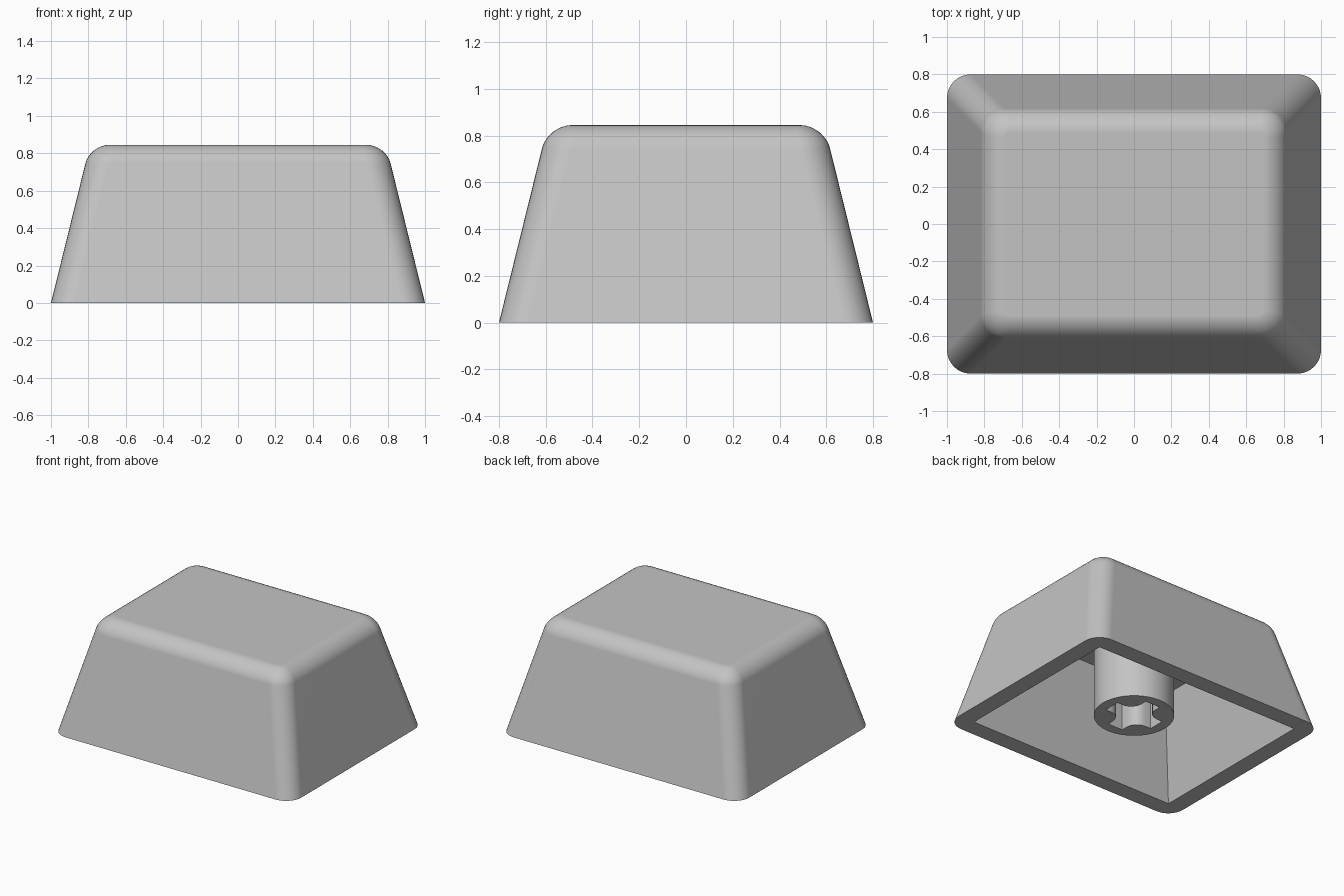
import bpy, bmesh
from math import sin, cos, pi

HEIGHT, WALL, SLOPE = 0.845, 0.131, 0.247

cube = bpy.data.objects.get("Cube")
if cube:
    bpy.data.objects.remove(cube, do_unlink=True)

grey = bpy.data.materials.new("light_grey")
grey.use_nodes = True
grey.diffuse_color = (0.55, 0.55, 0.55, 1)
grey.node_tree.nodes["Principled BSDF"].inputs["Base Color"].default_value = grey.diffuse_color


def ring(bm, inset, z):
    """Rectangle of vertices that narrows with height."""
    x, y = 1 - inset - SLOPE * z, 0.8 - inset - SLOPE * z
    return [bm.verts.new((sx * x, sy * y, z))
            for sx, sy in ((-1, -1), (1, -1), (1, 1), (-1, 1))]


def walls(bm, low, high):
    return [bm.faces.new((low[i - 1], low[i], high[i], high[i - 1])) for i in range(4)]


def smooth(obj, degrees):
    bpy.ops.object.select_all(action='DESELECT')
    obj.select_set(True)
    bpy.context.view_layer.objects.active = obj
    bpy.ops.object.shade_smooth_by_angle(angle=degrees * pi / 180)


# Cap shell: tapered block with rounded upright and top edges
bm = bmesh.new()
low, high = ring(bm, 0, 0), ring(bm, 0, HEIGHT)
walls(bm, low, high)
bm.faces.new(high)
uprights = [e for e in bm.edges if abs(e.verts[0].co.z - e.verts[1].co.z) > 0.1]
bmesh.ops.bevel(bm, geom=uprights, offset=0.123, segments=8, profile=0.5, affect='EDGES')
top_edges = [e for e in bm.edges if all(v.co.z > HEIGHT - 0.001 for v in e.verts)]
bmesh.ops.bevel(bm, geom=top_edges, offset=0.102, segments=8, profile=0.5, affect='EDGES')

# Hollow inside with sharp corners, joined by the flat bottom rim
low, high = ring(bm, WALL, 0), ring(bm, WALL, HEIGHT - WALL)
walls(bm, low, high)
bm.faces.new(high)
rim = [e for e in bm.edges if e.is_boundary]
bmesh.ops.triangle_fill(bm, edges=rim, use_beauty=True)
bmesh.ops.recalc_face_normals(bm, faces=bm.faces)
mesh = bpy.data.meshes.new("cap_shell")
bm.to_mesh(mesh)
bm.free()
mesh.materials.append(grey)
shell = bpy.data.objects.new("cap_shell", mesh)
bpy.context.collection.objects.link(shell)
smooth(shell, 30)
weighted = shell.modifiers.new("flat_panels", 'WEIGHTED_NORMAL')
weighted.keep_sharp = True

# Stem: round post with a cross-shaped slot, down from the ceiling
ARM, HALF, ROUND = 0.2, 0.062, 0.09
circle = [(0.275 * cos(a * pi / 32), 0.275 * sin(a * pi / 32)) for a in range(64)]
cross = []
for q in range(4):
    c, s = cos(q * pi / 2), sin(q * pi / 2)
    centre = HALF + ROUND
    arc = [(centre - ROUND * sin(k * pi / 12), centre - ROUND * cos(k * pi / 12))
           for k in range(7)]
    cross += [(x * c - y * s, x * s + y * c)
              for x, y in [(ARM, -HALF), (ARM, HALF)] + arc]

curve = bpy.data.curves.new("stem", 'CURVE')
curve.dimensions, curve.fill_mode = '2D', 'BOTH'
for outline in (circle, cross):
    spline = curve.splines.new('POLY')
    spline.points.add(len(outline) - 1)
    for point, (x, y) in zip(spline.points, outline):
        point.co = (x, y, 0, 1)
    spline.use_cyclic_u = True
bottom, top = 0.077, HEIGHT - WALL + 0.005
curve.extrude = (top - bottom) / 2
curve.materials.append(grey)
stem = bpy.data.objects.new("stem", curve)
stem.location.z = (top + bottom) / 2
bpy.context.collection.objects.link(stem)
bpy.ops.object.select_all(action='DESELECT')
stem.select_set(True)
bpy.context.view_layer.objects.active = stem
bpy.ops.object.convert(target='MESH')
stem = bpy.context.view_layer.objects.active
bm = bmesh.new()
bm.from_mesh(stem.data)
bmesh.ops.remove_doubles(bm, verts=bm.verts, dist=0.0001)
bmesh.ops.recalc_face_normals(bm, faces=bm.faces)
bm.to_mesh(stem.data)
bm.free()
smooth(stem, 30)
